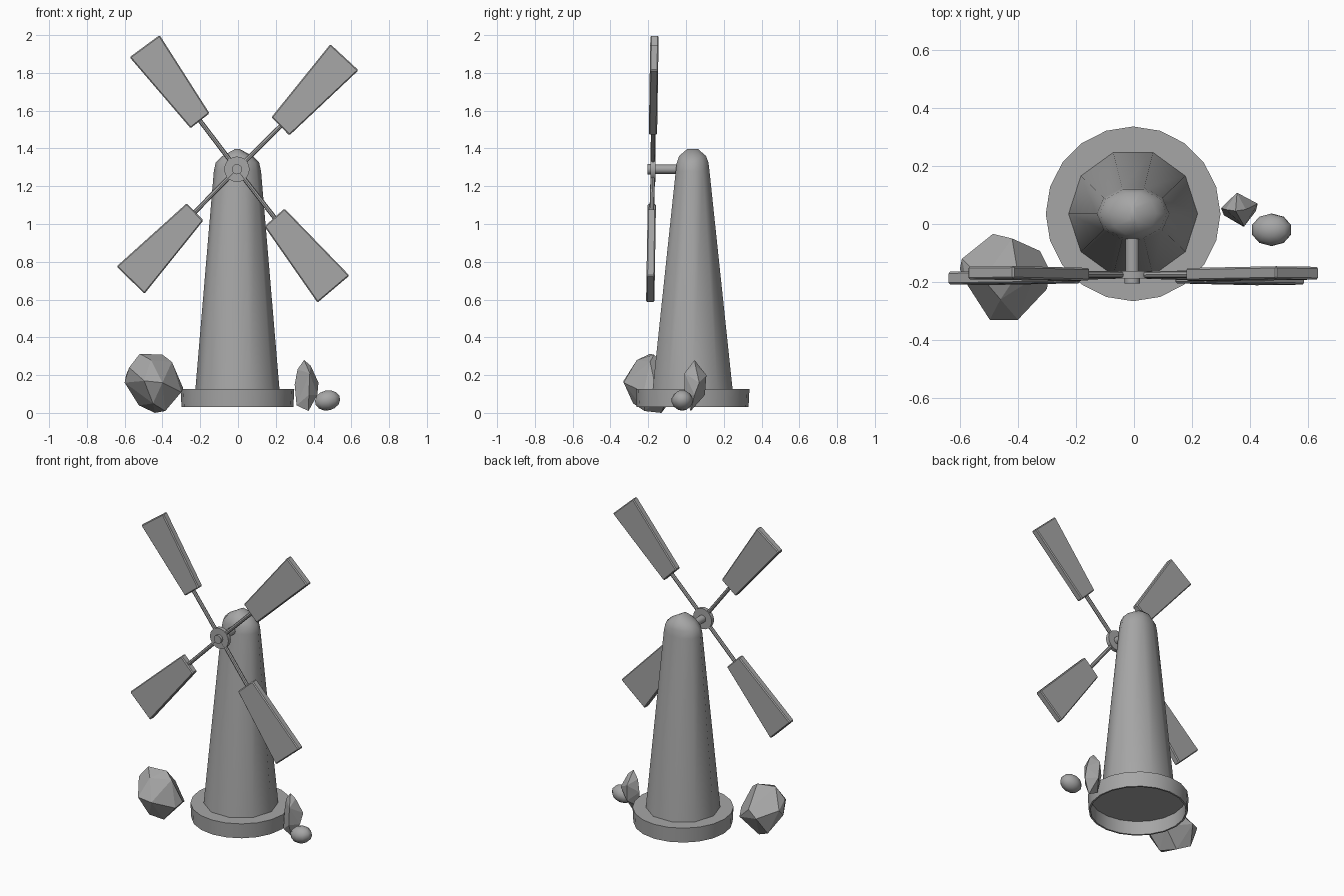
import bpy, bmesh, math
from mathutils import Vector

if "Cube" in bpy.data.objects:
    bpy.data.objects.remove(bpy.data.objects["Cube"])

grey = bpy.data.materials.new("stone grey")
grey.diffuse_color = (0.38, 0.38, 0.38, 1)
grey.use_nodes = True
grey.node_tree.nodes["Principled BSDF"].inputs["Base Color"].default_value = grey.diffuse_color


def finish(bm, name, smooth=None):
    bmesh.ops.recalc_face_normals(bm, faces=bm.faces)
    me = bpy.data.meshes.new(name)
    bm.to_mesh(me)
    bm.free()
    me.materials.append(grey)
    ob = bpy.data.objects.new(name, me)
    bpy.context.collection.objects.link(ob)
    if smooth:
        bpy.ops.object.select_all(action='DESELECT')
        ob.select_set(True)
        bpy.context.view_layer.objects.active = ob
        bpy.ops.object.shade_smooth_by_angle(angle=math.radians(smooth))
    return ob


def loft(name, rings, sides, centre, smooth):
    """Stack of ellipses (z, rx, ry), capped at both ends."""
    bm = bmesh.new()
    loops = []
    for z, rx, ry in rings:
        loops.append([bm.verts.new((centre[0] + rx * math.cos(math.tau * i / sides),
                                    centre[1] + ry * math.sin(math.tau * i / sides), z))
                      for i in range(sides)])
    for a, b in zip(loops, loops[1:]):
        for i in range(sides):
            j = (i + 1) % sides
            bm.faces.new((a[i], a[j], b[j], b[i]))
    bm.faces.new(loops[0])
    bm.faces.new(loops[-1])
    return finish(bm, name, smooth)


def hull(name, points):
    bm = bmesh.new()
    for p in points:
        bm.verts.new(p)
    res = bmesh.ops.convex_hull(bm, input=bm.verts)
    loose = [v for v in bm.verts if not v.link_faces]
    bmesh.ops.delete(bm, geom=loose, context='VERTS')
    bmesh.ops.dissolve_limit(bm, angle_limit=math.radians(6), verts=bm.verts, edges=bm.edges)
    return finish(bm, name)


def rod(name, a, b, radius, sides):
    a, b = Vector(a), Vector(b)
    bm = bmesh.new()
    bmesh.ops.create_cone(bm, cap_ends=True, segments=sides, radius1=radius,
                          radius2=radius, depth=(b - a).length)
    rot = (b - a).to_track_quat('Z', 'Y')
    for v in bm.verts:
        v.co = rot @ v.co + (a + b) / 2
    return finish(bm, name, 40)


# Tower with its rounded top, and the hollow round plinth beneath it
axis = (-0.003, 0.035)
loft("tower", [(0.12, 0.223, 0.223), (1.28, 0.125, 0.094), (1.325, 0.115, 0.088),
               (1.36, 0.08, 0.075), (1.397, 0.012, 0.03)], 10, axis, 50)
loft("plinth", [(0.12, 0.285, 0.285), (0.03, 0.285, 0.285), (0.03, 0.296, 0.296),
                (0.127, 0.301, 0.301)], 20, axis, 40)

# Axle and hub
hx, hz = -0.006, 1.29
rod("axle", (hx, -0.165, hz), (hx, 0.0, hz), 0.024, 12)
rod("hub_disc", (hx, -0.187, hz), (hx, -0.162, hz), 0.067, 20)
rod("hub_boss", (hx, -0.205, hz), (hx, -0.18, hz), 0.027, 12)


# Four sails: inner edge first, then outer edge, in (x, z)
def sail_y(z):
    return -0.178 + 0.016 * (z - hz)


sails = {
    "upper_left": [(-.251, 1.507), (-.151, 1.586), (-.415, 2.0), (-.574, 1.883)],
    "upper_right": [(.272, 1.469), (.177, 1.565), (.489, 1.952), (.638, 1.814)],
    "lower_left": [(-.272, 1.109), (-.183, 1.019), (-.495, .631), (-.643, .775)],
    "lower_right": [(.246, 1.082), (.14, .987), (.421, .584), (.59, .727)],
}
for side, corners in sails.items():
    blade = hull("sail_" + side, [(x, sail_y(z) + d, z) for x, z in corners
                                  for d in (-0.022, 0.022)])
    bev = blade.modifiers.new("edge", 'BEVEL')
    bev.width = 0.006
    bev.segments = 1
    mx = (corners[0][0] + corners[1][0]) / 2
    mz = (corners[0][1] + corners[1][1]) / 2
    rod("spoke_" + side, (hx, -0.175, hz),
        (mx + (mx - hx) * 0.05, sail_y(mz), mz + (mz - hz) * 0.05), 0.012, 8)

# Boulder on the left
hull("boulder", [
    (-.52, -.19, .313), (-.40, -.17, .308), (-.35, -.19, .27), (-.29, -.16, .13),
    (-.30, -.224, .11), (-.40, -.33, .16), (-.497, -.33, .17), (-.576, -.207, .24),
    (-.60, -.155, .16), (-.593, -.12, .20), (-.486, -.034, .15), (-.42, -.05, .19),
    (-.324, -.093, .10), (-.385, -.22, .01), (-.44, -.13, 0), (-.525, -.10, .04),
    (-.45, -.28, .05), (-.46, -.26, .28)])

# Upright stone on the right
hull("upright_stone", [
    (.35, .045, .28), (.385, .05, .25), (.426, .07, .16), (.42, .045, .095),
    (.373, .025, .01), (.31, .03, .04), (.30, .055, .15), (.315, .05, .23),
    (.355, .108, .20), (.36, .10, .095), (.38, -.008, .21), (.375, -.008, .095)])

# Round pebble, slightly tilted
bm = bmesh.new()
bmesh.ops.create_uvsphere(bm, u_segments=10, v_segments=7, radius=1)
tilt = math.radians(12)
for v in bm.verts:
    x, y, z = v.co.x * 0.071, v.co.y * 0.057, v.co.z * 0.053
    v.co = (0.474 + x * math.cos(tilt) - z * math.sin(tilt), -0.02 + y,
            0.066 + x * math.sin(tilt) + z * math.cos(tilt))
finish(bm, "pebble", 60)
